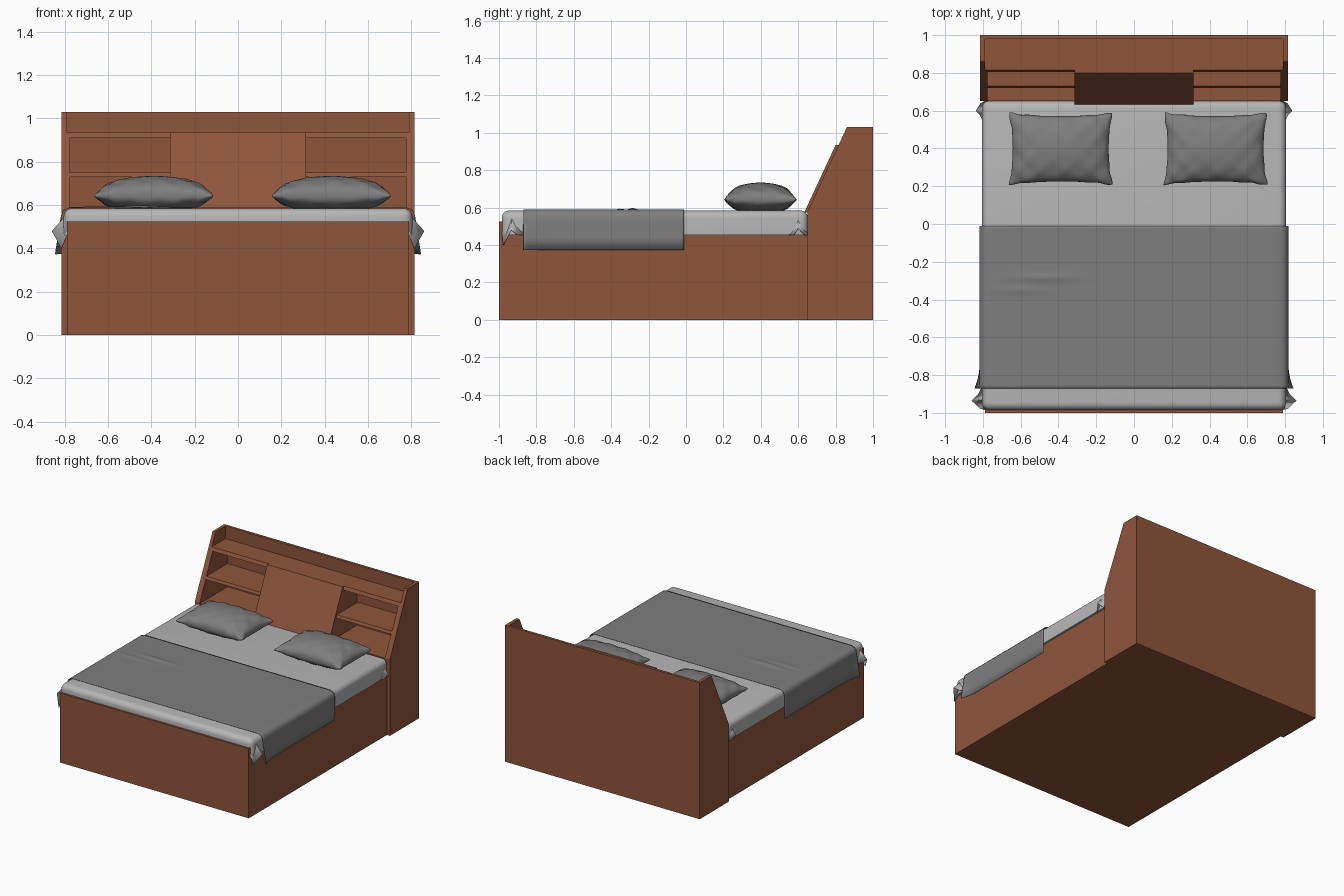
import bpy, bmesh, math

if "Cube" in bpy.data.objects:
    bpy.data.objects.remove(bpy.data.objects["Cube"])


def material(name, rgb):
    m = bpy.data.materials.new(name)
    m.diffuse_color = (*rgb, 1)
    m.use_nodes = True
    m.node_tree.nodes["Principled BSDF"].inputs["Base Color"].default_value = m.diffuse_color
    return m


WOOD = material("brown_wood", (0.275, 0.092, 0.044))
LINEN = material("light_linen", (0.47, 0.47, 0.47))
GREY = material("grey_fabric", (0.21, 0.21, 0.21))


def finish(name, bm, mat, smooth=None):
    bmesh.ops.recalc_face_normals(bm, faces=bm.faces)
    me = bpy.data.meshes.new(name)
    bm.to_mesh(me)
    bm.free()
    ob = bpy.data.objects.new(name, me)
    bpy.context.collection.objects.link(ob)
    me.materials.append(mat)
    if smooth:
        bpy.ops.object.select_all(action='DESELECT')
        ob.select_set(True)
        bpy.context.view_layer.objects.active = ob
        bpy.ops.object.shade_smooth_by_angle(angle=math.radians(smooth))
    return ob


def slab(name, profile, x0, x1, mat=WOOD):
    """Extrude a (y, z) profile along x."""
    bm = bmesh.new()
    a = [bm.verts.new((x0, y, z)) for y, z in profile]
    b = [bm.verts.new((x1, y, z)) for y, z in profile]
    bm.faces.new(a)
    bm.faces.new(b[::-1])
    for i in range(len(a)):
        j = (i + 1) % len(a)
        bm.faces.new((a[i], b[i], b[j], a[j]))
    return finish(name, bm, mat)


def rect(y0, y1, z0, z1):
    return [(y0, z0), (y1, z0), (y1, z1), (y0, z1)]


def slope(z):
    """Front line of the leaning headboard."""
    return 0.65 + (z - 0.58) * 0.467


def leaning(z0, z1, y_back=0.98):
    return [(slope(z0), z0), (y_back, z0), (y_back, z1), (slope(z1), z1)]


# Bed base and foot board
slab("bed_base", rect(-0.98, 0.65, 0, 0.455), -0.79, 0.79)
slab("foot_board", rect(-1.0, -0.98, 0, 0.525), -0.79, 0.79)

# Headboard carcass
slab("headboard_body", rect(0.65, 0.98, 0, 0.575), -0.79, 0.79)
slab("headboard_back", rect(0.98, 1.0, 0, 1.03), -0.815, 0.815)
side = [(0.65, 0), (0.98, 0), (0.98, 1.03), (slope(1.03), 1.03), (0.65, 0.58)]
for s, tag in ((-1, "left"), (1, "right")):
    slab("headboard_side_" + tag, side, s * 0.79, s * 0.815)
    slab("shelf_end_" + tag, leaning(0.575, 0.91), s * 0.775, s * 0.79)
    slab("middle_shelf_" + tag, leaning(0.73, 0.75), s * 0.315, s * 0.775)
slab("top_shelf", leaning(0.91, 0.935), -0.79, 0.79)
slab("centre_cabinet", leaning(0.575, 0.91), -0.31, 0.31)
slab("centre_panel", [(slope(0.575) - 0.015, 0.575), (slope(0.575) + 0.005, 0.575),
                      (slope(0.935), 0.935), (slope(0.935) - 0.016, 0.935)], -0.315, 0.315)

# Fitted sheet over the mattress
bm = bmesh.new()
bmesh.ops.create_cube(bm, size=1)
for v in bm.verts:
    v.co = (v.co.x * 1.61, v.co.y * 1.637 - 0.1665, 0.4545 + (v.co.z + 0.5) * 0.13)
edges = [e for e in bm.edges if max(v.co.z for v in e.verts) > 0.5]
bmesh.ops.bevel(bm, geom=edges, offset=0.04, segments=6, profile=0.5, affect='EDGES')
finish("sheet", bm, LINEN, 40)

# Folded sheet corners
foot = [(0.77, -0.93, 0.58), (0.79, -0.984, 0.47), (0.815, -0.978, 0.40),
        (0.86, -0.935, 0.48), (0.825, -0.90, 0.455), (0.80, -0.85, 0.455)]
head = [(0.77, 0.60, 0.575), (0.79, 0.65, 0.46), (0.812, 0.64, 0.45),
        (0.838, 0.60, 0.49), (0.815, 0.575, 0.455), (0.80, 0.54, 0.455)]
for pts, tag in ((foot, "foot"), (head, "head")):
    for s, hand in ((-1, "left"), (1, "right")):
        bm = bmesh.new()
        vs = [bm.verts.new((s * x, y, z)) for x, y, z in pts]
        for i in range(1, 5):
            bm.faces.new((vs[0], vs[i], vs[i + 1]))
        ob = finish(f"sheet_corner_{tag}_{hand}", bm, LINEN, 50)
        ob.modifiers.new("thickness", 'SOLIDIFY').thickness = 0.004

# Blanket draped across the foot half
half = [(0.816, 0.373), (0.816, 0.44), (0.816, 0.50), (0.816, 0.548), (0.811, 0.567),
        (0.798, 0.581), (0.775, 0.588)]
flat = [(0.775 - 1.55 * i / 40, 0.588) for i in range(1, 40)]
profile = half + flat + [(-x, z) for x, z in reversed(half)]
rows = 60
bm = bmesh.new()
grid = []
for j in range(rows + 1):
    y = -0.87 + 0.86 * j / rows
    line = []
    for x, z in profile:
        drop = max(0, (0.55 - z) / 0.18)
        flare = 0.028 * drop * max(0, 1 - (y + 0.87) / 0.13) ** 2
        # Two soft wrinkles on the left
        if z > 0.585:
            for cx, cy, h in ((-0.47, -0.285, 0.009), (-0.60, -0.35, 0.005)):
                z += h * math.exp(-((x - cx) / 0.14) ** 2 - ((y - cy) / 0.018) ** 2)
        line.append(bm.verts.new((x + math.copysign(flare, x), y, z)))
    grid.append(line)
for a, b in zip(grid, grid[1:]):
    for i in range(len(profile) - 1):
        bm.faces.new((a[i], a[i + 1], b[i + 1], b[i]))
blanket = finish("blanket", bm, GREY, 50)
sol = blanket.modifiers.new("thickness", 'SOLIDIFY')
sol.thickness = 0.003
sol.offset = 0


# Pillows with pinched corners and creased edges
def pillow(name, cx, cy, phase):
    n = 40
    bm = bmesh.new()
    for sgn in (1, -1):
        g = []
        for j in range(n + 1):
            row = []
            for i in range(n + 1):
                u = math.sin((i / n - 0.5) * math.pi)
                v = math.sin((j / n - 0.5) * math.pi)
                x = u * 0.273 * (1 - 0.07 * (1 - v * v))
                y = v * 0.19 * (1 - 0.09 * (1 - u * u))
                e = max(0, (1 - u * u) * (1 - v * v))
                h = e ** 0.42
                crease = math.sin(13 * u + phase) * math.sin(9 * v + 2 * phase)
                h *= 1 + 0.10 * crease * (1 - e)
                z = 0.642 + (0.092 * h if sgn > 0 else -min(0.058, 0.075 * h))
                wob = 0.004 * math.sin(17 * u + 11 * v + phase)
                row.append(bm.verts.new((cx + x + wob * v * v, cy + y + wob * u * u, z)))
            g.append(row)
        for a, b in zip(g, g[1:]):
            for i in range(n):
                bm.faces.new((a[i], a[i + 1], b[i + 1], b[i]))
    bmesh.ops.remove_doubles(bm, verts=bm.verts, dist=0.0002)
    finish(name, bm, GREY, 70)


pillow("pillow_left", -0.388, 0.398, 0.4)
pillow("pillow_right", 0.432, 0.398, 0.9)
